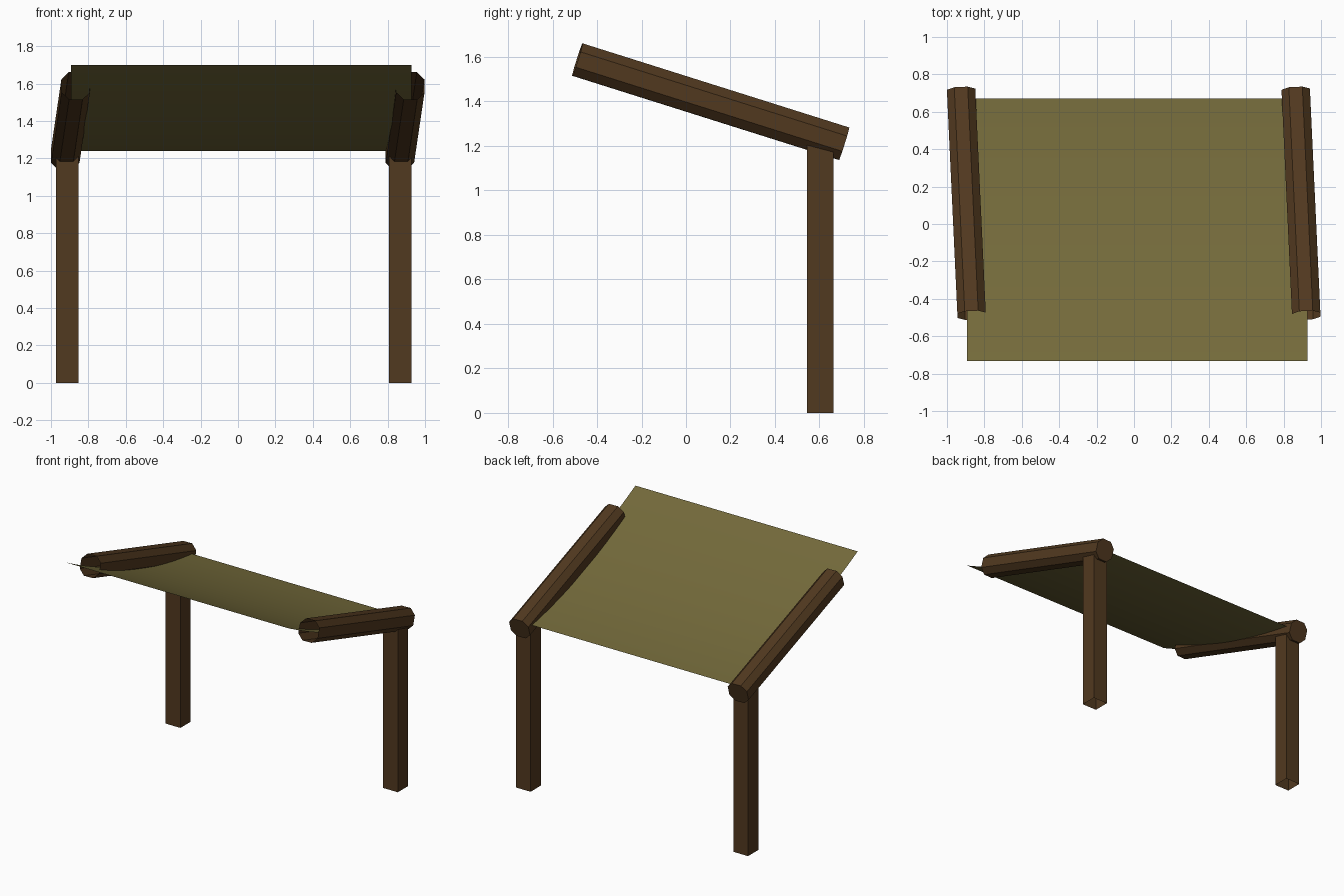
import bpy, bmesh
from mathutils import Vector

if "Cube" in bpy.data.objects:
    bpy.data.objects.remove(bpy.data.objects["Cube"])


def material(name, rgb):
    m = bpy.data.materials.new(name)
    m.diffuse_color = (*rgb, 1)
    m.use_nodes = True
    m.node_tree.nodes["Principled BSDF"].inputs["Base Color"].default_value = m.diffuse_color
    return m


WOOD = material("dark_wood", (0.083, 0.041, 0.014))
CLOTH = material("olive_cloth", (0.173, 0.144, 0.043))


def make_object(name, bm, mat):
    mesh = bpy.data.meshes.new(name)
    bm.to_mesh(mesh)
    bm.free()
    mesh.materials.append(mat)
    obj = bpy.data.objects.new(name, mesh)
    bpy.context.collection.objects.link(obj)
    return obj


def tube(name, start, end, profile, cap_start, mat):
    """Sweep a profile (side, up) straight from start to end."""
    start, end = Vector(start), Vector(end)
    d = (end - start).normalized()
    ref = Vector((0, 0, 1)) if abs(d.z) < 0.9 else Vector((0, 1, 0))
    side = d.cross(ref).normalized()
    up = side.cross(d)
    bm = bmesh.new()
    a, b = [[bm.verts.new(c + side * u + up * v) for u, v in profile]
            for c in (start, end)]
    n = len(profile)
    for i in range(n):
        j = (i + 1) % n
        bm.faces.new((a[j], a[i], b[i], b[j]))
    if cap_start:
        bm.faces.new(a)
    # make all faces point outward
    mid = (start + end) / 2
    bm.normal_update()
    for f in bm.faces:
        if f.normal.dot(f.calc_center_median() - mid) < 0:
            f.normal_flip()
    return make_object(name, bm, mat)


# Cross-sections: square post and square beam with cut corners
P = 0.06
square = [(-P, -P), (P, -P), (P, P), (-P, P)]
H, F = 0.076, 0.036
octagon = [(-F, -H), (F, -H), (H, -F), (H, F), (F, H), (-F, H), (-H, F), (-H, -F)]

# Posts and sloping beams, the right pair is a shifted copy of the left
for label, post_x, beam_x in (("left", -0.912, -0.924), ("right", 0.868, 0.865)):
    tube(label + "_post", (post_x, 0.603, 0), (post_x, 0.603, 1.23),
         square, False, WOOD)
    tube(label + "_beam", (beam_x, 0.71, 1.21), (beam_x + 0.056, -0.488, 1.588),
         octagon, True, WOOD)

# Sloping cloth canopy, a single sheet sagging between its front and back edges
SAG, STEPS = 0.068, 12
bm = bmesh.new()
rows = []
for i in range(STEPS + 1):
    t = i / STEPS
    y = -0.733 + 1.405 * t
    z = 1.70 - 0.46 * t - SAG * 4 * t * (1 - t)
    rows.append([bm.verts.new((x, y, z)) for x in (-0.892, 0.927)])
for r, s in zip(rows, rows[1:]):
    bm.faces.new((r[0], r[1], s[1], s[0])).smooth = True
make_object("canopy_sheet", bm, CLOTH)
